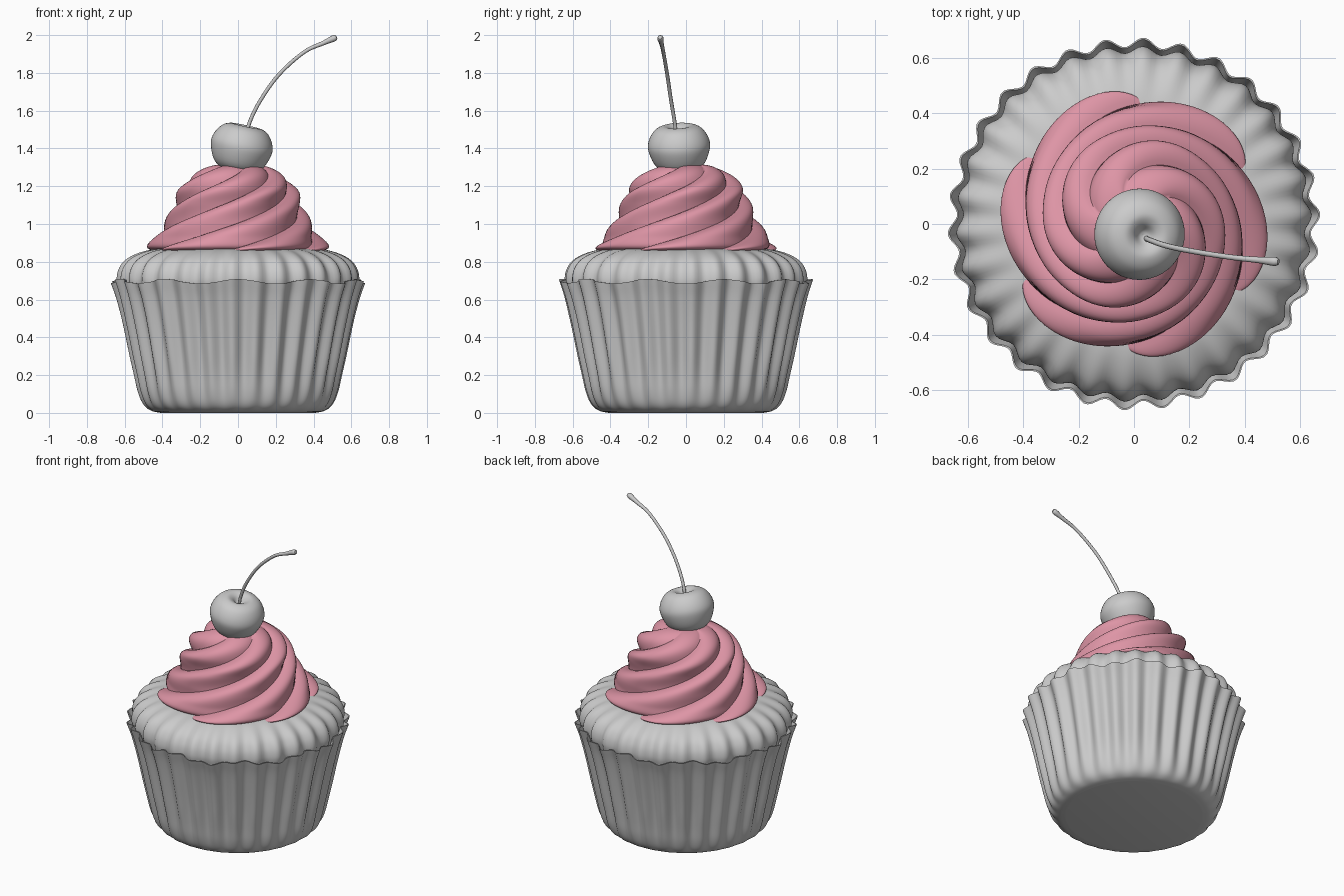
import bpy, bmesh, math
from math import sin, cos, pi, radians
from mathutils import Vector

if "Cube" in bpy.data.objects:
    bpy.data.objects.remove(bpy.data.objects["Cube"])


def material(name, rgb):
    m = bpy.data.materials.new(name)
    m.diffuse_color = (*rgb, 1)
    m.use_nodes = True
    m.node_tree.nodes["Principled BSDF"].inputs["Base Color"].default_value = m.diffuse_color
    return m


GREY = material("soft grey", (0.6, 0.6, 0.6))
PINK = material("frosting pink", (0.73, 0.30, 0.38))


def smooth_path(pts, steps):
    """Catmull-Rom curve through the points."""
    p = [Vector(q) for q in pts]
    p = [p[0] * 2 - p[1]] + p + [p[-1] * 2 - p[-2]]
    out = []
    for i in range(1, len(p) - 2):
        a, b, c, d = p[i - 1:i + 3]
        for k in range(steps):
            t = k / steps
            out.append(0.5 * (2 * b + (c - a) * t + (2 * a - 5 * b + 4 * c - d) * t * t
                              + (3 * b - a - 3 * c + d) * t ** 3))
    return out + [p[-2]]


def finish(ob, mat, angle):
    ob.data.materials.append(mat)
    bpy.ops.object.select_all(action='DESELECT')
    ob.select_set(True)
    bpy.context.view_layer.objects.active = ob
    bpy.ops.object.shade_smooth_by_angle(angle=radians(angle))


def lathe(name, profile, segs, mat, shape=None, angle=50):
    """Revolve an (r, z) profile; shape(r, z, a) may displace each point."""
    bm = bmesh.new()
    rings = []
    for r, z in profile:
        ring = []
        for s in range(segs):
            a = 2 * pi * s / segs
            rr, zz, aa = shape(r, z, a) if shape else (r, z, a)
            ring.append(bm.verts.new((rr * cos(aa), rr * sin(aa), zz)))
        rings.append(ring)
    for lo, hi in zip(rings, rings[1:]):
        for s in range(segs):
            n = (s + 1) % segs
            bm.faces.new((lo[s], lo[n], hi[n], hi[s]))
    bmesh.ops.remove_doubles(bm, verts=bm.verts, dist=1e-5)
    me = bpy.data.meshes.new(name)
    bm.to_mesh(me)
    bm.free()
    ob = bpy.data.objects.new(name, me)
    bpy.context.collection.objects.link(ob)
    finish(ob, mat, angle)
    return ob


FLUTES = 30


def flute(a):
    return cos(FLUTES * (a - radians(87)))


# Fluted paper wrapper: floor, outer wall, thin rim and inner wall
outer = smooth_path([(0.41, 0.0), (0.46, 0.012), (0.497, 0.045), (0.522, 0.11), (0.543, 0.22),
                     (0.583, 0.42), (0.625, 0.6), (0.657, 0.7)], 5)
wrapper = [(0, 0.002)] + [tuple(p) for p in outer] + [(0.651, 0.7), (0.62, 0.6)]


def wrapper_shape(r, z, a):
    amp = 0.017 * min(1, max(0, z - 0.01) / 0.3) ** 0.6
    wave = 0.012 * cos(10 * (a + pi / 2)) - 0.004
    return r + amp * flute(a), z + wave * max(0, (z - 0.5) / 0.2), a


lathe("paper_wrapper", wrapper, FLUTES * 10, GREY, wrapper_shape)

# Cake top, domed, with flutes fading toward the middle
cake = smooth_path([(0.605, 0.6), (0.625, 0.67), (0.63, 0.715), (0.617, 0.765),
                    (0.58, 0.812), (0.51, 0.849), (0.42, 0.869), (0.25, 0.876), (0, 0.877)], 4)


def cake_shape(r, z, a):
    f = max(0, min(1, (r - 0.42) / 0.19))
    return r + 0.013 * f * flute(a), z + 0.003 * f * flute(a), a


lathe("cake_top", cake, FLUTES * 8, GREY, cake_shape)

# Frosting swirl: six saw-toothed lobes twisted up a cone
LOBES, PER = 6, 20
swirl = smooth_path([(0.465, 0.855), (0.488, 0.88), (0.437, 0.94), (0.382, 1.03),
                     (0.346, 1.11), (0.312, 1.19), (0.235, 1.265), (0.13, 1.31), (0, 1.315)], 8)


def swirl_shape(r, z, a):
    k = a * LOBES / (2 * pi) + 1e-6
    u = (k % 1.0) ** 1.5               # more points by the crease
    lobe = sin(pi * math.sqrt(u))
    depth = 0.13 + 0.1 * min(1, max(0, (z - 1.0) / 0.3))
    ang = (math.floor(k) + u) * 2 * pi / LOBES + radians(28) + 8.0 * (z - 0.87)
    return r * (1 - depth * (1 - lobe)), z, ang


lathe("frosting_swirl", swirl, LOBES * PER, PINK, swirl_shape, 60)

# Cherry with a dimple, tipped slightly to the right
cherry = smooth_path([(0, -0.135), (0.07, -0.122), (0.13, -0.08), (0.163, 0), (0.158, 0.055),
                      (0.125, 0.106), (0.08, 0.127), (0.045, 0.117), (0.018, 0.09), (0, 0.083)], 5)
ob = lathe("cherry", cherry, 48, GREY)
ob.location = (0.016, -0.036, 1.395)
ob.rotation_euler = (radians(3), radians(12), 0)

# Curved stem with a swollen tip; fourth value is the radius
stem = smooth_path([(0.04, -0.05, 1.45, 0.010), (0.062, -0.06, 1.54, 0.010),
                    (0.122, -0.08, 1.66, 0.010), (0.22, -0.10, 1.795, 0.010),
                    (0.35, -0.12, 1.91, 0.010), (0.45, -0.13, 1.957, 0.012),
                    (0.505, -0.135, 1.982, 0.017), (0.522, -0.137, 1.989, 0.011)], 5)
cu = bpy.data.curves.new("cherry_stem", 'CURVE')
cu.dimensions = '3D'
cu.bevel_depth = 1.0
cu.bevel_resolution = 3
cu.use_fill_caps = True
sp = cu.splines.new('POLY')
sp.points.add(len(stem) - 1)
for pt, q in zip(sp.points, stem):
    pt.co = (q[0], q[1], q[2], 1)
    pt.radius = q[3]
ob = bpy.data.objects.new("cherry_stem", cu)
bpy.context.collection.objects.link(ob)
bpy.ops.object.select_all(action='DESELECT')
ob.select_set(True)
bpy.context.view_layer.objects.active = ob
bpy.ops.object.convert(target='MESH')
finish(bpy.context.view_layer.objects.active, GREY, 50)
